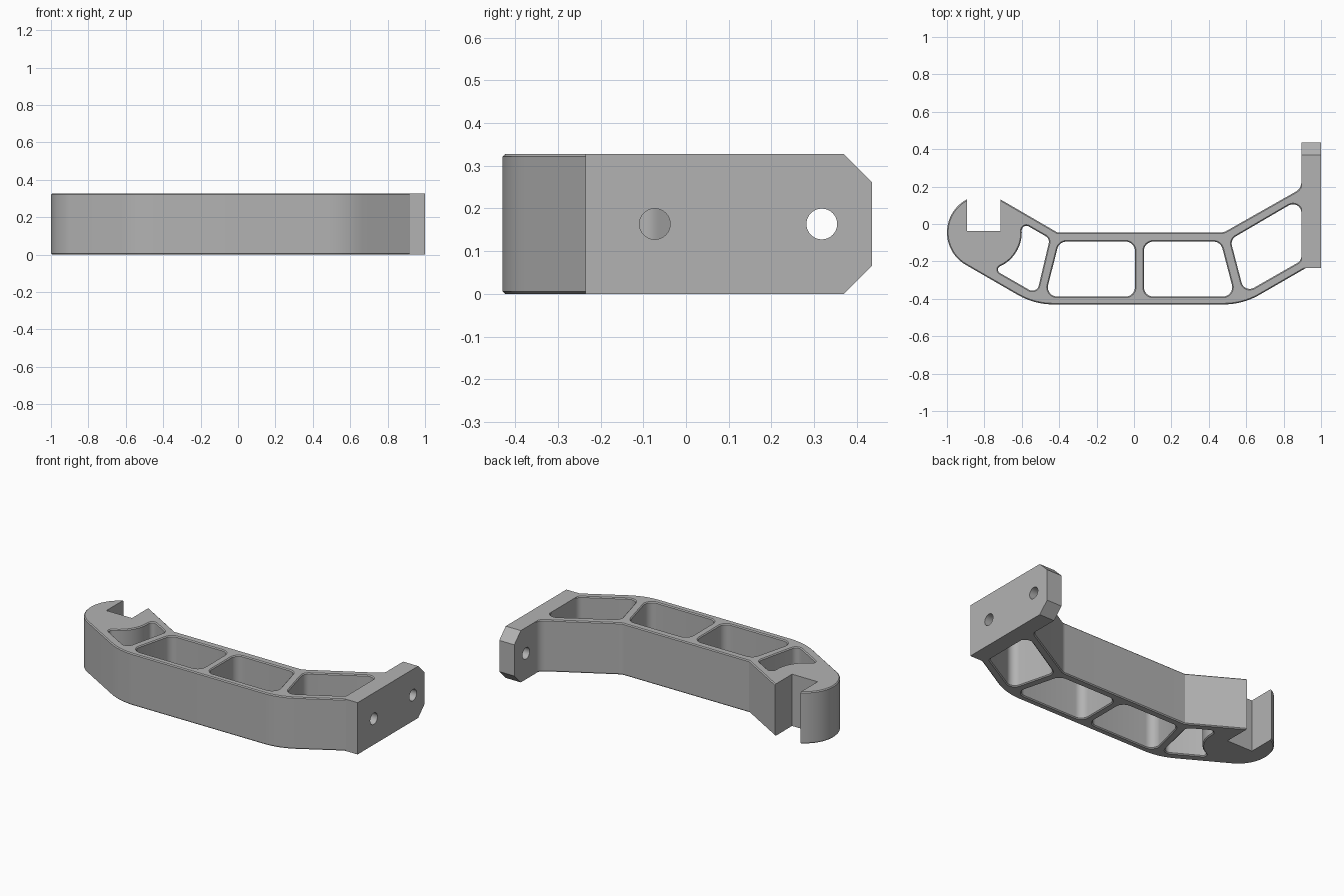
import bpy, bmesh, math
from mathutils import Vector, Matrix

if "Cube" in bpy.data.objects:
    bpy.data.objects.remove(bpy.data.objects["Cube"], do_unlink=True)

H = 0.327        # height of the bracket
CHAMFER = 0.006  # edge break on the body

grey = bpy.data.materials.new("plain grey")
grey.use_nodes = True
colour = (0.45, 0.45, 0.45, 1)
grey.diffuse_color = colour
grey.node_tree.nodes["Principled BSDF"].inputs["Base Color"].default_value = colour


def arc(cx, cy, r, start, end, n):
    angles = [math.radians(start + (end - start) * i / n) for i in range(n + 1)]
    return [(cx + r * math.cos(a), cy + r * math.sin(a)) for a in angles]


def rounded(corners, steps=8):
    """Closed loop from (x, y) or (x, y, fillet radius) corners."""
    loop = []
    for i, c in enumerate(corners):
        p = Vector(c[:2])
        if len(c) < 3:
            loop.append(p)
            continue
        a = (Vector(corners[i - 1][:2]) - p).normalized()
        b = (Vector(corners[(i + 1) % len(corners)][:2]) - p).normalized()
        half = a.angle(b) / 2
        centre = p + (a + b).normalized() * c[2] / math.sin(half)
        trim = c[2] / math.tan(half)
        u, v = p + a * trim - centre, p + b * trim - centre
        turn = u.angle_signed(v)
        for k in range(steps + 1):
            loop.append(centre + Matrix.Rotation(-turn * k / steps, 2) @ u)
    return loop


def new_object(name, bm):
    mesh = bpy.data.meshes.new(name)
    bmesh.ops.recalc_face_normals(bm, faces=bm.faces)
    bm.to_mesh(mesh)
    bm.free()
    mesh.materials.append(grey)
    obj = bpy.data.objects.new(name, mesh)
    bpy.context.collection.objects.link(obj)
    return obj


def prism(name, outline, to_world, depth):
    """Extrude a 2D outline by a depth vector."""
    bm = bmesh.new()
    face = bm.faces.new([bm.verts.new(to_world(*p)) for p in outline])
    out = bmesh.ops.extrude_face_region(bm, geom=[face])
    moved = [g for g in out["geom"] if isinstance(g, bmesh.types.BMVert)]
    bmesh.ops.translate(bm, verts=moved, vec=depth)
    return new_object(name, bm)


def combine(obj, other, operation):
    mod = obj.modifiers.new(operation.lower(), "BOOLEAN")
    mod.object, mod.operation, mod.solver = other, operation, "EXACT"
    bpy.context.view_layer.objects.active = obj
    bpy.ops.object.modifier_apply(modifier=mod.name)
    bpy.data.objects.remove(other, do_unlink=True)


# Outer outline: round hook end, bent arm, end buried in the mounting plate
boss = (-0.8, -0.045, 0.2)
outline = rounded(
    arc(*boss, 240, 117, 24)
    + [(-0.715, 0.132), (-0.41, -0.045), (0.48, -0.045, 0.06),
       (0.895, 0.19, 0.06), (0.895, 0.26), (0.95, 0.26), (0.95, -0.235),
       (0.92, -0.235), (0.582, -0.43, 0.38), (-0.533, -0.43, 0.38)])

# Four lightening pockets between the ribs
pockets = [
    rounded([(-0.603, 0.01, 0.025), (-0.45, -0.078, 0.035),
             (-0.52, -0.375, 0.035), (-0.75, -0.243, 0.02)]
            + arc(*boss, -60, 0, 14)),
    rounded([(-0.4, -0.094, 0.05), (0.005, -0.094, 0.05),
             (0.005, -0.388, 0.05), (-0.475, -0.388, 0.05)]),
    rounded([(0.053, -0.094, 0.05), (0.463, -0.094, 0.05),
             (0.54, -0.388, 0.05), (0.053, -0.388, 0.05)]),
    rounded([(0.515, -0.083, 0.045), (0.895, 0.139, 0.045),
             (0.895, -0.196, 0.045), (0.59, -0.37, 0.045)]),
]

# Body: filled flat curve, extruded with a small chamfer
curve = bpy.data.curves.new("body_profile", "CURVE")
curve.dimensions = "2D"
curve.fill_mode = "BOTH"
curve.extrude = H / 2 - CHAMFER
curve.bevel_depth = CHAMFER
curve.bevel_resolution = 0
curve.offset = -CHAMFER
for loop in [outline] + pockets:
    spline = curve.splines.new("POLY")
    spline.points.add(len(loop) - 1)
    for point, p in zip(spline.points, loop):
        point.co = (p[0], p[1], 0, 1)
    spline.use_cyclic_u = True
profile = bpy.data.objects.new("body_profile", curve)
bpy.context.collection.objects.link(profile)
bpy.context.view_layer.update()
bm = bmesh.new()
evaluated = profile.evaluated_get(bpy.context.evaluated_depsgraph_get())
bm.from_mesh(evaluated.to_mesh())
bpy.data.objects.remove(profile, do_unlink=True)
bmesh.ops.remove_doubles(bm, verts=bm.verts, dist=0.0001)
bmesh.ops.translate(bm, verts=bm.verts, vec=(0, 0, H / 2))
for face in bm.faces:
    face.material_index = 0
bracket = new_object("bracket", bm)

# Mounting plate with two chamfered corners
c = 0.065
plate = prism("mounting_plate",
              [(-0.235, 0), (0.435 - c, 0), (0.435, c), (0.435, H - c),
               (0.435 - c, H), (-0.235, H)],
              lambda y, z: (0.895, y, z), (0.105, 0, 0))
combine(bracket, plate, "UNION")

# Square notch in the hook
notch = prism("notch_cutter",
              [(-0.893, -0.037), (-0.715, -0.037), (-0.715, 0.3), (-0.893, 0.3)],
              lambda x, y: (x, y, -0.1), (0, 0, H + 0.2))
combine(bracket, notch, "DIFFERENCE")

# Screw holes through the plate
for y in (-0.073, 0.318):
    hole = prism("hole_cutter", arc(y, H / 2, 0.036, 0, 352.5, 47),
                 lambda v, z: (0.8, v, z), (0.3, 0, 0))
    combine(bracket, hole, "DIFFERENCE")

# Smooth the rounded walls, keep edges crisp
bpy.ops.object.select_all(action="DESELECT")
bracket.select_set(True)
bpy.context.view_layer.objects.active = bracket
bpy.ops.object.shade_smooth_by_angle(angle=math.radians(25))
